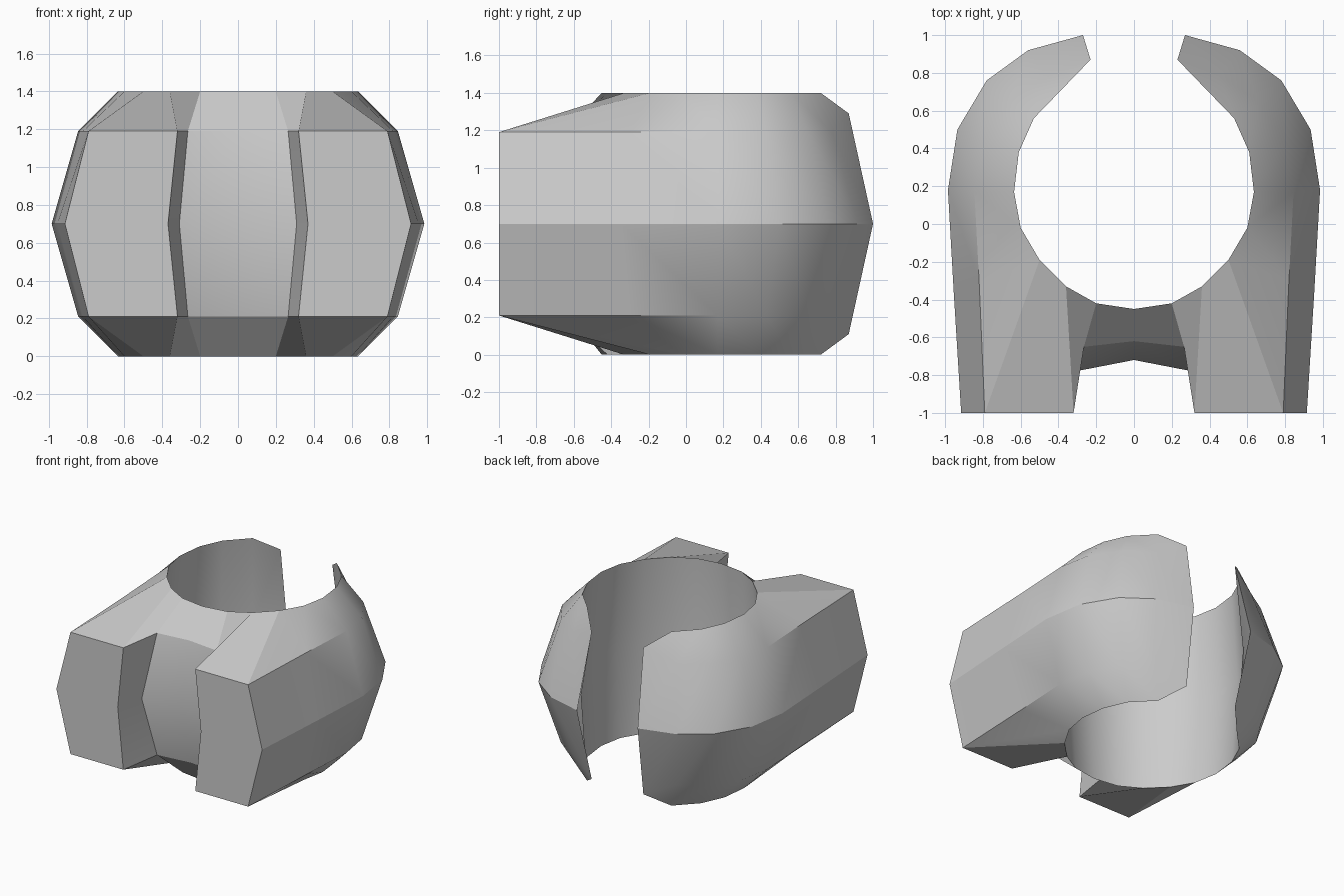
import bpy, bmesh

if "Cube" in bpy.data.objects:
    bpy.data.objects.remove(bpy.data.objects["Cube"])

H, SH = 1.40, 1.19          # total height, shoulder height
CY, BULGE = 0.17, 1.07      # opening centre, bulge of the inner wall

# Half plan from front bridge round to the back gap: (rim, shoulder, widest point)
stations = [
    ((0, -.45), (0, -.62), (0, -.72)),
    ((.20, -.42), (.265, -.65), (.31, -.78)),
    ((.36, -.33), (.32, -1), (.37, -1)),
    ((.50, -.19), (.79, -1), (.915, -1)),
    ((.60, -.02), (.82, -.30), (.955, -.35)),
    ((.635, .17), (.845, .17), (.985, .18)),
    ((.61, .38), (.80, .43), (.935, .50)),
    ((.53, .56), (.655, .655), (.78, .76)),
    ((.375, .72), (.455, .78), (.56, .92)),
]
tip, tip_mid, tip_z = (.23, .87), (.27, 1.0), 1.29


def section(rim, sh, mid, inner, rim_z, sh_z):
    """Closed cross-section, symmetric about mid height."""
    return [(*rim, rim_z), (*sh, sh_z), (*mid, H / 2),
            (*sh, H - sh_z), (*rim, H - rim_z), (*inner, H / 2)]


rings = []
for rim, sh, mid in stations:
    inner = (rim[0] * BULGE, CY + (rim[1] - CY) * BULGE)
    rings.append(section(rim, sh, mid, inner, H, SH))
# Inner and outer walls close to one thin edge at the gap
rings.append(section(tip, tip, tip_mid, tip_mid, tip_z, tip_z))

# Skin the sections into half of the cuff
bm = bmesh.new()
loops = [[bm.verts.new(p) for p in ring] for ring in rings]
for a, b in zip(loops, loops[1:]):
    for i in range(6):
        j = (i + 1) % 6
        bm.faces.new((a[i], a[j], b[j], b[i]))
bmesh.ops.remove_doubles(bm, verts=bm.verts, dist=1e-4)

# Mirror to the other side
geo = bm.verts[:] + bm.edges[:] + bm.faces[:]
bmesh.ops.mirror(bm, geom=geo, axis='X', merge_dist=1e-4)
bmesh.ops.remove_doubles(bm, verts=bm.verts, dist=1e-4)
bmesh.ops.recalc_face_normals(bm, faces=bm.faces)

mesh = bpy.data.meshes.new("open_cuff")
bm.to_mesh(mesh)
bm.free()
cuff = bpy.data.objects.new("open_cuff", mesh)
bpy.context.collection.objects.link(cuff)
bpy.context.view_layer.objects.active = cuff
cuff.select_set(True)
bpy.ops.object.shade_smooth_by_angle(angle=0.52)
